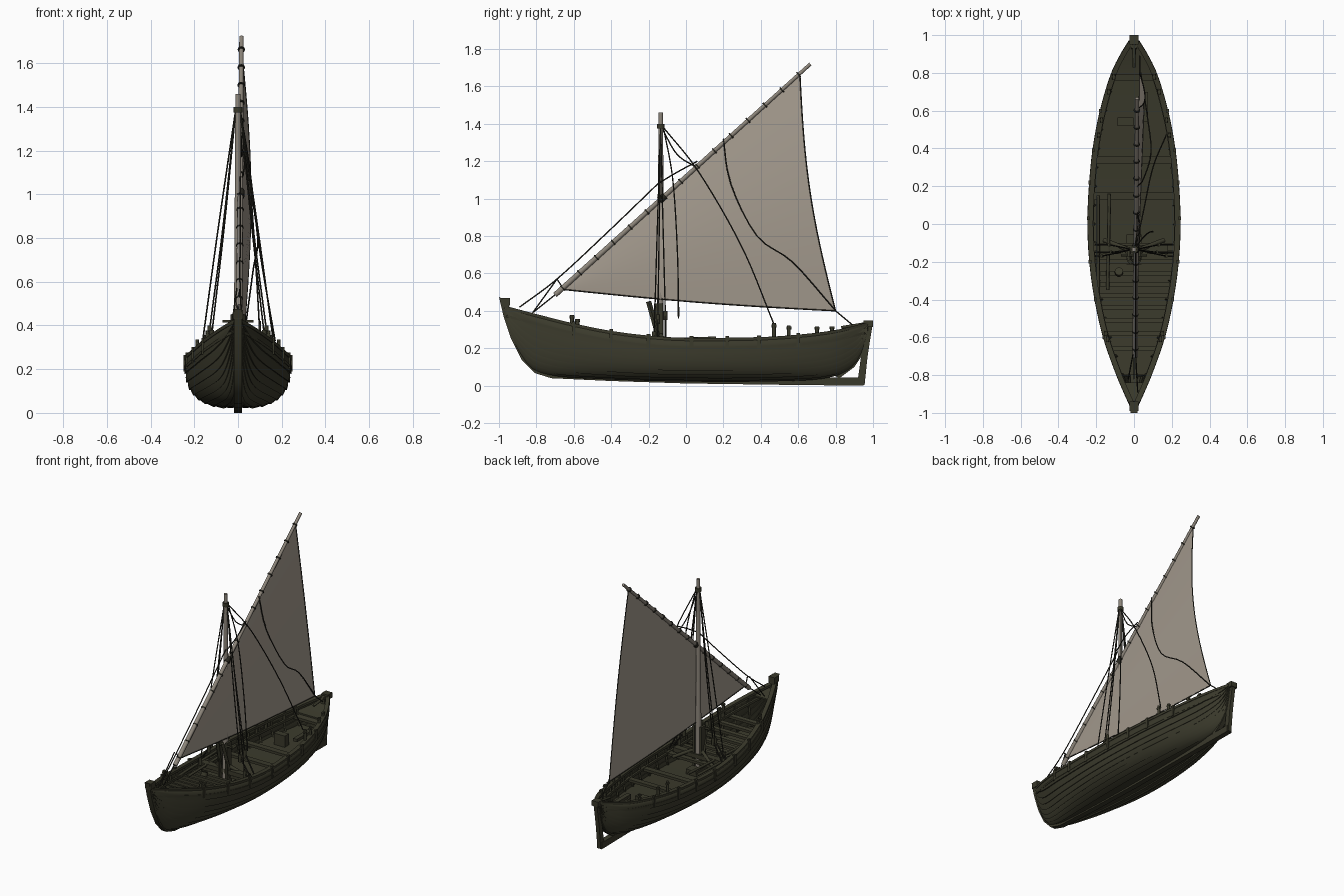
import bpy, bmesh, math
from mathutils import Vector

if "Cube" in bpy.data.objects:
    bpy.data.objects.remove(bpy.data.objects["Cube"])


def material(name, rgb):
    m = bpy.data.materials.new(name)
    m.use_nodes = True
    m.diffuse_color = (*rgb, 1)
    m.node_tree.nodes["Principled BSDF"].inputs["Base Color"].default_value = (*rgb, 1)
    return m


WOOD = material("dark olive wood", (0.042, 0.041, 0.024))
SPAR = material("weathered spar", (0.27, 0.24, 0.2))
CLOTH = material("sail cloth", (0.37, 0.325, 0.27))
ROPE = material("dark rope", (0.022, 0.021, 0.015))


def finish(name, bm, mat, angle=30):
    bmesh.ops.recalc_face_normals(bm, faces=bm.faces)
    me = bpy.data.meshes.new(name)
    bm.to_mesh(me)
    bm.free()
    me.materials.append(mat)
    me.shade_smooth()
    me.set_sharp_from_angle(angle=math.radians(angle))
    ob = bpy.data.objects.new(name, me)
    bpy.context.collection.objects.link(ob)
    return ob


def loft(name, rings, mat, closed=True, angle=30):
    """Skin a list of equal-length rings; closed rings also get end caps."""
    bm = bmesh.new()
    rows = [[bm.verts.new(p) for p in r] for r in rings]
    n = len(rows[0])
    for a, b in zip(rows, rows[1:]):
        for i in range(n if closed else n - 1):
            j = (i + 1) % n
            bm.faces.new((a[i], a[j], b[j], b[i]))
    if closed:
        bm.faces.new(rows[0])
        bm.faces.new(rows[-1])
    return finish(name, bm, mat, angle)


def tube(name, pts, r0, mat, r1=None, sides=6):
    """Round bar along a path, tapering from r0 to r1."""
    pts = [Vector(p) for p in pts]
    r1 = r0 if r1 is None else r1
    rings = []
    for i, p in enumerate(pts):
        d = (pts[min(i + 1, len(pts) - 1)] - pts[max(i - 1, 0)]).normalized()
        u = d.cross(Vector((0, 0, 1)) if abs(d.z) < 0.95 else Vector((1, 0, 0))).normalized()
        v = d.cross(u)
        r = r0 + (r1 - r0) * i / (len(pts) - 1)
        rings.append([p + r * (u * math.cos(a) + v * math.sin(a))
                      for a in (2 * math.pi * k / sides for k in range(sides))])
    return loft(name, rings, mat, angle=70)


def box(name, c, s, mat=WOOD):
    x, y, z = (v / 2 for v in s)
    ring = lambda t: [Vector(c) + Vector(p) for p in ((-x, -y, t), (x, -y, t), (x, y, t), (-x, y, t))]
    return loft(name, [ring(-z), ring(z)], mat)


def curve(table):
    """Smooth function through (position, value) pairs."""
    def slope(i):
        a, b = table[max(i - 1, 0)], table[min(i + 1, len(table) - 1)]
        return (b[1] - a[1]) / (b[0] - a[0])

    def f(y):
        i = max(0, min(len(table) - 2, sum(p[0] <= y for p in table) - 1))
        (a, va), (b, vb) = table[i], table[i + 1]
        h = b - a
        t = max(0, min(1, (y - a) / h))
        return (va * (1 - t) ** 2 * (1 + 2 * t) + vb * t * t * (3 - 2 * t)
                + h * t * (1 - t) * (slope(i) * (1 - t) - slope(i + 1) * t))
    return f


def smooth_path(pts, n=16):
    fs = [curve([(i, p[k]) for i, p in enumerate(pts)]) for k in range(3)]
    return [[f(i * (len(pts) - 1) / n) for f in fs] for i in range(n + 1)]


# Hull form: half beam, rail height and bottom line along the length
beam = curve([(-.97, .01), (-.9, .042), (-.8, .085), (-.6, .155), (-.4, .2), (-.2, .228), (0, .238),
              (.2, .23), (.4, .21), (.6, .172), (.8, .112), (.9, .062), (.97, .018)])
rail = curve([(-.97, .42), (-.8, .375), (-.6, .325), (-.4, .285), (-.2, .26), (0, .248),
              (.4, .252), (.6, .265), (.8, .29), (.97, .33)])
bottom = curve([(-.97, .39), (-.93, .26), (-.85, .125), (-.77, .075), (-.6, .05), (0, .03),
                (.6, .035), (.8, .06), (.9, .12), (.94, .19), (.97, .3)])


def fullness(y):
    return 1.5 + 1.4 * math.sqrt(max(0, 1 - abs(y) ** 2.2))


def half_width(y, z):
    c = min(1, max(0, (rail(y) - z) / (rail(y) - bottom(y))))
    return beam(y) * (1 - c ** fullness(y)) ** (1 / fullness(y))


def section(y, t, off=0):
    """Point on the starboard skin: t = 0 at the keel, 1 at the rail."""
    a, e = t * math.pi / 2, 2 / fullness(y)
    s, c = max(0, math.sin(a)), max(0, math.cos(a))
    return Vector((beam(y) * s ** e + off * s, y,
                   rail(y) - (rail(y) - bottom(y)) * c ** e - off * c))


stations = [-.97 * math.cos(math.pi * i / 44) for i in range(45)]

# Overlapping plank skin
STRAKES = 9
lap = []
for i in range(STRAKES):
    lap += [(i / STRAKES + .002, .007 if i else 0), ((i + .5) / STRAKES, .003), ((i + 1) / STRAKES, 0)]
rings = []
for y in stations:
    half = [section(y, t, o) for t, o in lap]
    rings.append([Vector((-p.x, p.y, p.z)) for p in reversed(half)] + half)
hull = loft("hull_planking", rings, WOOD, closed=False)
mod = hull.modifiers.new("thickness", "SOLIDIFY")
mod.thickness, mod.offset = .008, 0

# Keel with curved stem, sternpost and rudder
outer = [(-1, .475), (-.975, .37), (-.935, .25), (-.88, .14), (-.81, .068), (-.72, .04),
         (-.4, .025), (0, .012), (.5, .005), (.95, 0)]
inner = [(-.95, .445), (-.93, .36), (-.895, .25), (-.84, .15), (-.775, .095), (-.7, .07),
         (-.4, .055), (0, .045), (.5, .045), (.95, .045)]
post_out = [(.975, .335), (.96, .24), (.94, .16), (.9, .1), (.82, .04)]
post_in = [(.93, .335), (.925, .24), (.9, .17), (.86, .13), (.78, .06)]
blade_out = [(1, .34), (.985, .25), (.97, .15), (.955, .005)]
blade_in = [(.95, .34), (.945, .25), (.935, .15), (.915, .005)]
for name, a, b, w in (("keel_and_stem", outer, inner, .018), ("sternpost", post_out, post_in, .016),
                      ("rudder", blade_out, blade_in, .013)):
    loft(name, [[(-w, *p), (w, *p), (w, *q), (-w, *q)] for p, q in zip(a, b)], WOOD)
box("stem_head", (0, -.965, .45), (.046, .05, .04))
box("rudder_head", (0, .975, .33), (.05, .05, .035))
tube("tiller", [(0, .99, .335), (0, .83, .312)], .011, WOOD, .008)

# Floor boards and end decks
def deck(name, y0, y1, height, thick=.01, n=14):
    rr = []
    for i in range(n + 1):
        y = y0 + (y1 - y0) * i / n
        z = height(y)
        w = max(.004, half_width(y, z) - .003)
        rr.append([(-w, y, z), (w, y, z), (w, y, z - thick), (-w, y, z - thick)])
    loft(name, rr, WOOD)


deck("floor_boards", -.8, .82, lambda y: .125 + .06 * y * y)
deck("bow_deck", -.96, -.84, lambda y: rail(y) - .02)
deck("stern_deck", .79, .95, lambda y: rail(y) - .03)

for i, y in enumerate([-.2, -.26, -.32, -.38, -.44, -.51, -.58, -.66]):
    deck(f"fore_beam_{i}", y - .012, y + .012, lambda y: rail(y) - .055, .018, 2)
for i, y in enumerate([-.12, .15, .34, .78]):
    deck(f"thwart_{i}", y - .02, y + .02, lambda y: rail(y) - .045, .018, 2)

# Rails, rubbing strakes, ribs and outside cleats, on both sides
for side, label in ((-1, "right"), (1, "left")):
    def strip(name, drop, out, wide, tall):
        rr = []
        for y in stations:
            z = rail(y) - drop
            x = half_width(y, z) + out
            rr.append([(side * max(0, x + dx), y, z + dz) for dx, dz in
                       ((-wide, -tall), (.004, -tall), (.004, tall), (-wide, tall))])
        loft(f"{label}_{name}", rr, WOOD)

    strip("rail_cap", 0, .004, .026, .008)
    strip("rubbing_strake", .045, .006, .008, .007)
    strip("inner_stringer", .05, -.014, .01, .008)
    for i in range(17):
        y = -.8 + .1 * i
        pts = [section(y, .15 + .85 * k / 7, -.009) for k in range(8)]
        tube(f"{label}_rib_{i}", [(side * p.x, p.y, p.z) for p in pts], .008, WOOD, sides=4)
    for i, y in enumerate([-.6, -.4, -.2, .03, .22, .39, .6]):
        box(f"{label}_cleat_{i}", (side * (beam(y) + .005), y, rail(y) - .02), (.014, .02, .075))
    for i, (y, h) in enumerate([(-.61, .05), (-.58, .035), (.47, .08), (.55, .06), (.7, .04), (.78, .03)]):
        x = side * (beam(y) - .012)
        tube(f"{label}_pin_{i}", [(x, y, rail(y) - .05), (x, y, rail(y) + h)], .01, WOOD)
        tube(f"{label}_pin_head_{i}", [(x, y - .014, rail(y) + h * .8), (x, y + .014, rail(y) + h * .8)],
             .008, WOOD)

# Loose gear
tube("stowed_oar", [(-.19, -.45, .235), (-.19, .15, .255)], .009, WOOD)
tube("stowed_pole", [(-.14, -.35, .235), (-.13, .16, .255)], .009, WOOD)
box("stern_chest", (-.045, .54, .17), (.085, .045, .1))
box("small_seat", (.06, .62, .2), (.03, .16, .02))
tube("coiled_line", [(-.08, -.26, .22), (-.08, -.25, .245)], .022, WOOD, sides=10)

# Mast with its step, cheeks and braces
MY = -.135
tube("mast", [(0, MY - .005, .1), (0, MY, .8), (0, MY, 1.46)], .02, SPAR, .012, 12)
tube("mast_collar", [(0, MY, 1.375), (0, MY, 1.4)], .021, WOOD, sides=10)
box("mast_beam", (0, MY, .235), (.36, .045, .03))
box("mast_step", (0, MY, .14), (.08, .16, .04))
for s in (-1, 1):
    box("mast_cheek", (s * .027, MY - .012, .28), (.014, .05, .32))
    tube("mast_brace", [(s * .02, -.2, .45), (s * .035, -.13, .2)], .014, WOOD, sides=4)
    tube("mast_stay_log", [(s * .03, MY, .27), (s * .16, MY + .05, .2)], .012, WOOD)
tube("cleat_bar", [(-.07, MY - .03, .42), (.07, MY - .03, .42)], .007, WOOD)

# Slanted yard with lashings
low, high = Vector((.006, -.7, .485)), Vector((.016, .665, 1.72))
tube("yard", [low, low.lerp(high, .5), high], .015, SPAR, .01, 10)
axis = (high - low).normalized()
for i in range(15):
    p = low.lerp(high, .03 + .066 * i)
    tube(f"yard_lashing_{i}", [p - axis * .004, p + axis * .004], .017, ROPE, sides=8)
p = low.lerp(high, .42)
tube("yard_sling", [p - axis * .02, p + axis * .02], .02, ROPE, sides=8)

# Billowing three-cornered sail
tack, peak, clew = Vector((.006, -.665, .515)), Vector((.016, .61, 1.66)), Vector((.03, .8, .4))


def sail_point(u, v):
    p = tack.lerp(peak, u).lerp(tack.lerp(clew, u), v)
    bulge = math.sin(math.pi * v) * u
    return p + Vector((.035 * bulge, -.04 * bulge * u, -.012 * v * math.sin(math.pi * u)))


N = 22
loft("sail", [[sail_point(.004 + .996 * i / N, j / N) for j in range(N + 1)] for i in range(N + 1)],
     CLOTH, closed=False, angle=80)
tube("leech_rope", [sail_point(1, j / N) for j in range(N + 1)], .0035, ROPE, sides=5)
tube("foot_rope", [sail_point(i / N, 1) for i in range(N + 1)], .0035, ROPE, sides=5)

# Rigging lines
lines = {
    "brail": [(.02, .2, 1.32), (.05, .24, 1.08), (.09, .38, .8), (.07, .57, .66), (.035, .8, .4)],
    "backstay": [(.01, -.12, 1.38), (.05, .07, 1.14), (.1, .3, .74), (.17, .47, .33)],
    "falling_line": [(.01, -.12, 1.38), (.05, -.07, 1.1), (.08, -.045, .7), (.1, -.04, .36)],
    "halyard": [(0, MY, 1.39), (.015, -.05, 1.24), (.015, .05, 1.17)],
    "yard_strop": [(.02, -.15, 1.08), (.03, -.05, 1.14), (.02, .06, 1.2)],
    "bow_line": [(.01, -.15, 1.08), (.01, -.42, .82), (.01, -.69, .57), (.02, -.89, .42)],
    "tack_line": [(0, -.67, .51), (0, -.82, .39)],
    "tack_bridle": [(.01, -.69, .57), (0, -.65, .51)],
    "fore_line": [(-.005, -.69, .57), (-.03, -.82, .39)],
    "sheet": [(.03, .8, .4), (.03, .89, .325)],
}
for s in (-1, 1):
    for k, (x, y, z) in enumerate([(.12, -.15, .36), (.13, -.11, .38), (.17, -.17, .27)]):
        lines[f"shroud_{s}_{k}"] = [(s * .01, MY, 1.39), (s * x * .52, (MY + y) / 2, .86), (s * x, y, z)]
        tube(f"shroud_block_{s}_{k}", [(s * x, y, z - .03), (s * x, y, z + .02)], .011, WOOD)
        tube(f"shroud_lanyard_{s}_{k}", [(s * x, y, z), (s * .205, y, .24)], .005, ROPE, sides=5)
for name, pts in lines.items():
    tube(name, smooth_path(pts), .0038, ROPE, sides=5)
tube("line_toggle", [(.1, -.04, .37), (.1, -.04, .42)], .005, ROPE)
